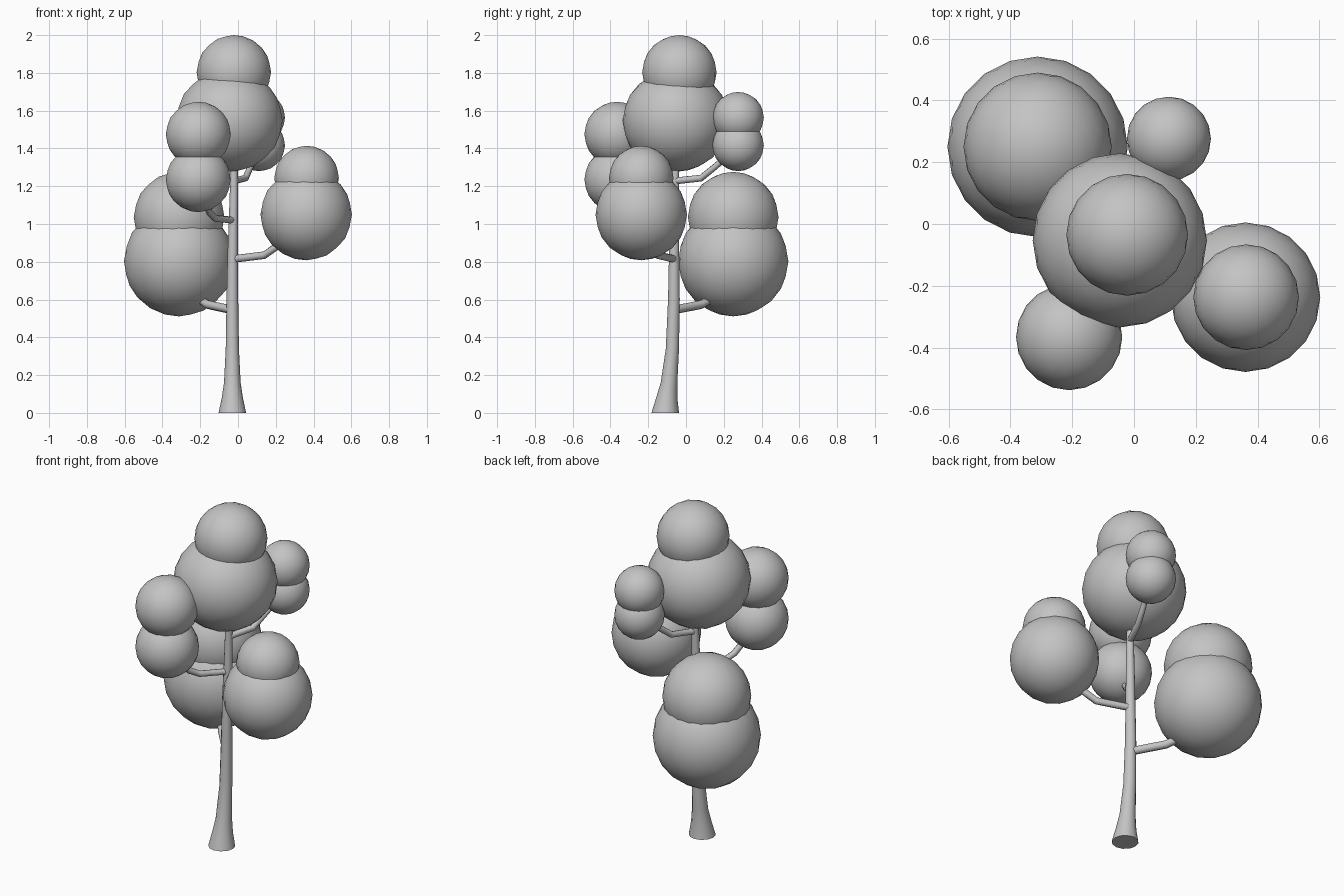
import bpy, bmesh, math
from mathutils import Vector

old = bpy.data.objects.get("Cube")
if old:
    bpy.data.objects.remove(old, do_unlink=True)

grey = bpy.data.materials.new("plain_grey")
grey.use_nodes = True
COLOUR = (0.55, 0.55, 0.55, 1)
grey.diffuse_color = COLOUR
grey.node_tree.nodes["Principled BSDF"].inputs["Base Color"].default_value = COLOUR


def finish(name, bm, sharp_angle):
    """Turn a bmesh into a shaded object."""
    bmesh.ops.recalc_face_normals(bm, faces=bm.faces)
    mesh = bpy.data.meshes.new(name)
    bm.to_mesh(mesh)
    bm.free()
    mesh.materials.append(grey)
    obj = bpy.data.objects.new(name, mesh)
    bpy.context.collection.objects.link(obj)
    bpy.ops.object.select_all(action="DESELECT")
    obj.select_set(True)
    bpy.context.view_layer.objects.active = obj
    bpy.ops.object.shade_smooth_by_angle(angle=math.radians(sharp_angle))
    return obj


def tube(name, points, sides, level=False):
    """Tapered tube through (x, y, z, radius) points; level keeps rings flat."""
    bm = bmesh.new()
    centres = [Vector(p[:3]) for p in points]
    rings = []
    for i, (c, p) in enumerate(zip(centres, points)):
        ahead = centres[min(i + 1, len(points) - 1)]
        behind = centres[max(i - 1, 0)]
        axis = Vector((0, 0, 1)) if level else (ahead - behind).normalized()
        u = axis.cross(Vector((0, 1, 0)) if level else Vector((0, 0, 1))).normalized()
        v = axis.cross(u)
        ring = []
        for k in range(sides):
            a = math.tau * k / sides
            ring.append(bm.verts.new(c + (u * math.cos(a) + v * math.sin(a)) * p[3]))
        rings.append(ring)
    for low, high in zip(rings, rings[1:]):
        for k in range(sides):
            n = (k + 1) % sides
            bm.faces.new((low[k], low[n], high[n], high[k]))
    bm.faces.new(rings[0])
    bm.faces.new(rings[-1])
    return finish(name, bm, 60)


def foliage(name, x, y, z, radius, squash=1.0):
    """Rounded leaf ball."""
    bm = bmesh.new()
    bmesh.ops.create_icosphere(bm, subdivisions=3, radius=radius)
    obj = finish(name, bm, 60)
    obj.location = (x, y, z)
    obj.scale.z = squash
    return obj


# Trunk with a flared foot and a slight lean
tube("trunk", [
    (-0.03, -0.11, 0.0, 0.073), (-0.03, -0.102, 0.08, 0.056),
    (-0.03, -0.09, 0.16, 0.044), (-0.03, -0.072, 0.34, 0.035),
    (-0.03, -0.064, 0.6, 0.031), (-0.028, -0.063, 0.85, 0.027),
    (-0.022, -0.058, 1.15, 0.022), (-0.02, -0.055, 1.4, 0.018),
], 12, level=True)

# Bent branches leading into the leaf clumps
tube("lower_right_branch", [(-0.03, -0.064, 0.545, 0.023), (-0.16, 0.08, 0.573, 0.023),
                            (-0.20, 0.13, 0.60, 0.022), (-0.31, 0.25, 0.75, 0.02)], 8)
tube("left_branch", [(-0.02, -0.064, 0.815, 0.02), (0.14, -0.15, 0.835, 0.02),
                     (0.21, -0.18, 0.885, 0.02), (0.33, -0.22, 1.0, 0.018)], 8)
tube("front_branch", [(-0.025, -0.06, 1.02, 0.018), (-0.12, -0.19, 1.03, 0.018),
                      (-0.15, -0.24, 1.06, 0.018), (-0.20, -0.34, 1.17, 0.016)], 8)
tube("back_branch", [(-0.02, -0.058, 1.228, 0.018), (0.04, 0.08, 1.243, 0.018),
                     (0.065, 0.15, 1.3, 0.017), (0.11, 0.27, 1.4, 0.015)], 8)

# Leaf clumps, each a lower and an upper ball
foliage("crown_lower", -0.046, -0.053, 1.547, 0.282, 0.96)
foliage("crown_upper", -0.022, -0.035, 1.803, 0.197)
foliage("right_clump_lower", -0.312, 0.25, 0.803, 0.292)
foliage("right_clump_upper", -0.312, 0.25, 1.036, 0.24)
foliage("left_clump_lower", 0.361, -0.237, 1.05, 0.242)
foliage("left_clump_upper", 0.363, -0.237, 1.243, 0.171)
foliage("front_clump_lower", -0.21, -0.366, 1.235, 0.172)
foliage("front_clump_upper", -0.21, -0.366, 1.475, 0.172)
foliage("back_clump_lower", 0.113, 0.276, 1.416, 0.136)
foliage("back_clump_upper", 0.113, 0.276, 1.563, 0.136)
